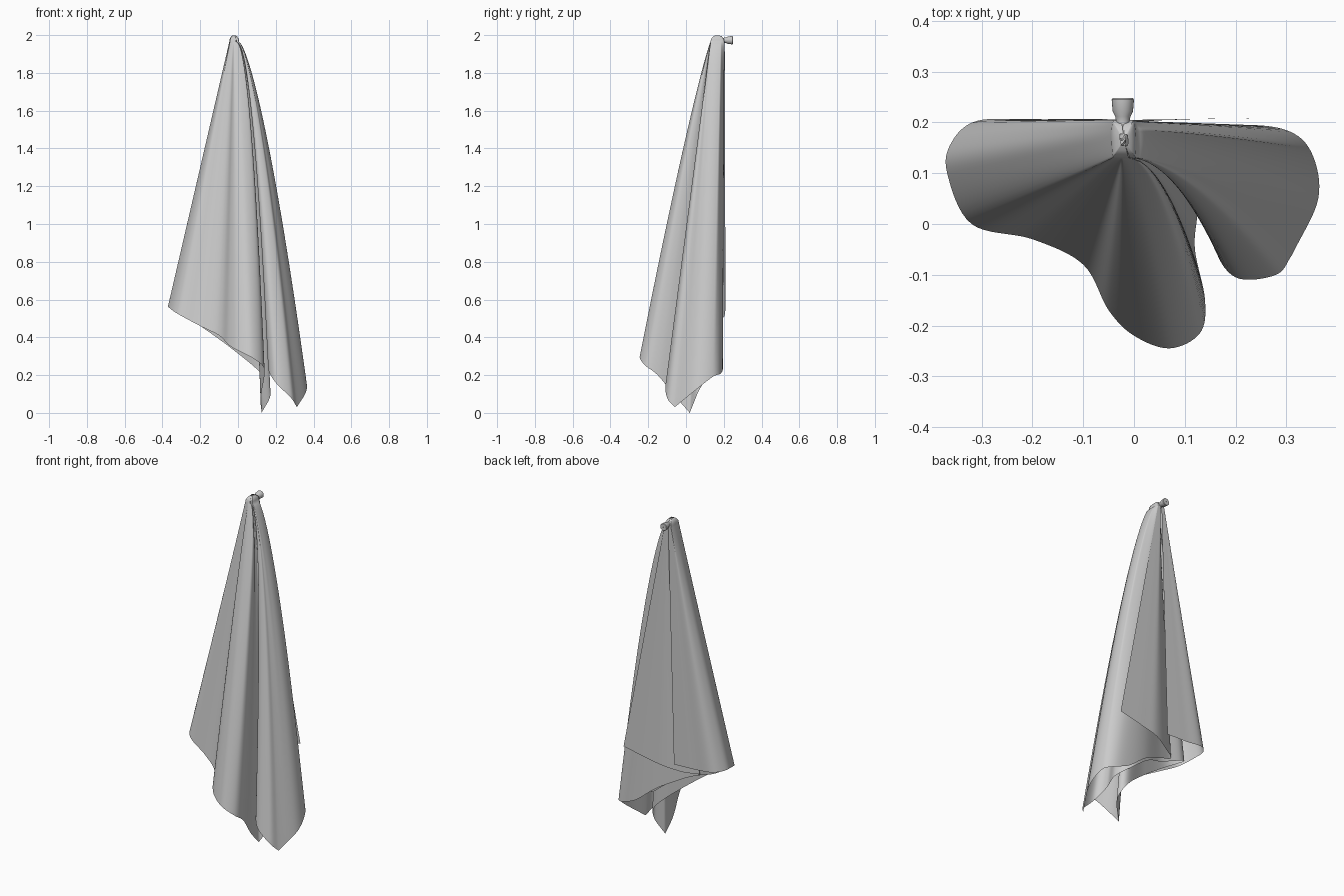
import bpy, bmesh, math
from mathutils import Vector

if "Cube" in bpy.data.objects:
    bpy.data.objects.remove(bpy.data.objects["Cube"])

# Hem of the cloth as three sides between its lower corners, points are (x, y, z)
CORNER_B, CORNER_C = (.125, .02, 0), (.312, -.06, .03)
SIDES = [
    # left edge, left fold, front fold
    [(-.065, .207, .54), (-.2, .206, .545), (-.31, .203, .555), (-.36, .16, .56),
     (-.368, .1, .56), (-.32, 0, .525), (-.2, -.03, .46), (-.1, -.08, .41), (-.05, -.17, .36),
     (0, -.22, .33), (.07, -.245, .295), (.13, -.215, .25), (.14, -.15, .2), (.12, -.05, .08),
     CORNER_B],
    # inner fold tucked inside the left one, back out to the right fold
    [CORNER_B, (.172, .06, .1), (.13, .1, .2), (-.02, .06, .33), (-.2, .03, .46),
     (-.29, .07, .51), (-.25, .1, .49), (-.12, .09, .44), (.0, .12, .39), (.12, .13, .3),
     (.185, .06, .25), (.16, -.04, .23), (.2, -.105, .16), (.28, -.1, .08), CORNER_C],
    # right fold, tuck, and rear flap
    [CORNER_C, (.363, .05, .12), (.35, .14, .19), (.3, .185, .21), (.2, .195, .25),
     (.07, .18, .35), (-.08, .13, .43), (-.17, .11, .47), (-.1, .155, .48), (0, .197, .505),
     (.1, .206, .525), (.27, .209, .56)],
]
STEPS, ROWS = 8, 70


def spline(pts, steps):
    """Catmull-Rom curve through the points."""
    p = [Vector(q) for q in pts]
    p = [p[0] * 2 - p[1]] + p + [p[-1] * 2 - p[-2]]
    out = []
    for i in range(1, len(p) - 2):
        a, b, c, d = p[i - 1:i + 3]
        for k in range(steps):
            t = k / steps
            out.append(.5 * (2 * b + (c - a) * t + (2 * a - 5 * b + 4 * c - d) * t * t
                             + (3 * b - a - 3 * c + d) * t ** 3))
    return out + [p[-2]]


def clamp(v):
    return max(0.0, min(1.0, v))


def make_object(name, bm):
    me = bpy.data.meshes.new(name)
    bm.to_mesh(me)
    bm.free()
    me.shade_smooth()
    ob = bpy.data.objects.new(name, me)
    bpy.context.collection.objects.link(ob)
    return ob


def grid_faces(bm, rows, closed=False):
    n = len(rows[0])
    for r0, r1 in zip(rows, rows[1:]):
        for i in range(n if closed else n - 1):
            j = (i + 1) % n
            bm.faces.new((r0[i], r1[i], r1[j], r0[j]))


def gather(h):
    """Where a hem point is bunched together at the peg."""
    return Vector((-.02 + .07 * h.x, .13 + .075 * clamp(h.y / .2), 1.965))


# Hanging cloth: folds fan out from the gathered top down to the hem
bm = bmesh.new()
hem = spline(SIDES[0], STEPS)
for side in SIDES[1:]:
    hem += spline(side, STEPS)[1:]
rows = []
centre = Vector((-.02, .165, 1.965))
# Rounded gather over the peg
for k in range(1, 5):
    a = k / 5 * math.pi / 2
    rows.append([bm.verts.new(centre.lerp(gather(h), math.sin(a))
                              + Vector((0, 0, .035 * math.cos(a)))) for h in hem])
for r in range(ROWS + 1):
    u = (r / ROWS) ** 1.3
    row = []
    for h in hem:
        top = gather(h)
        # folds between front and right belly sideways most, front fold bellies forward
        bx = .52 * clamp((h.x + .05) / .18) * clamp((.2 - h.y) / .05)
        bx *= 1 - .42 * clamp((h.x - .15) / .2)
        by = .12 * clamp(-h.y / .2) * clamp((.2 - h.x) / .05)
        row.append(bm.verts.new((top.x + (h.x - top.x) * u ** (1 - bx),
                                 top.y + (h.y - top.y) * u ** (1 - by),
                                 top.z + (h.z - top.z) * u)))
    rows.append(row)
grid_faces(bm, rows)
make_object("hanging_cloth", bm)

# Wall peg: turned profile along y as (y, radius)
bm = bmesh.new()
rings = []
for y, rad in [(.14, .001), (.14, .013), (.2, .013), (.212, .015), (.222, .02), (.245, .022),
               (.248, .02), (.248, .001)]:
    rings.append([bm.verts.new((-.022 + rad * math.cos(t * math.pi / 12), y,
                                1.973 + rad * math.sin(t * math.pi / 12))) for t in range(24)])
grid_faces(bm, rings, True)
bmesh.ops.recalc_face_normals(bm, faces=bm.faces)
peg = make_object("wall_peg", bm)
bpy.context.view_layer.objects.active = peg
peg.select_set(True)
bpy.ops.object.shade_smooth_by_angle(angle=math.radians(35))
